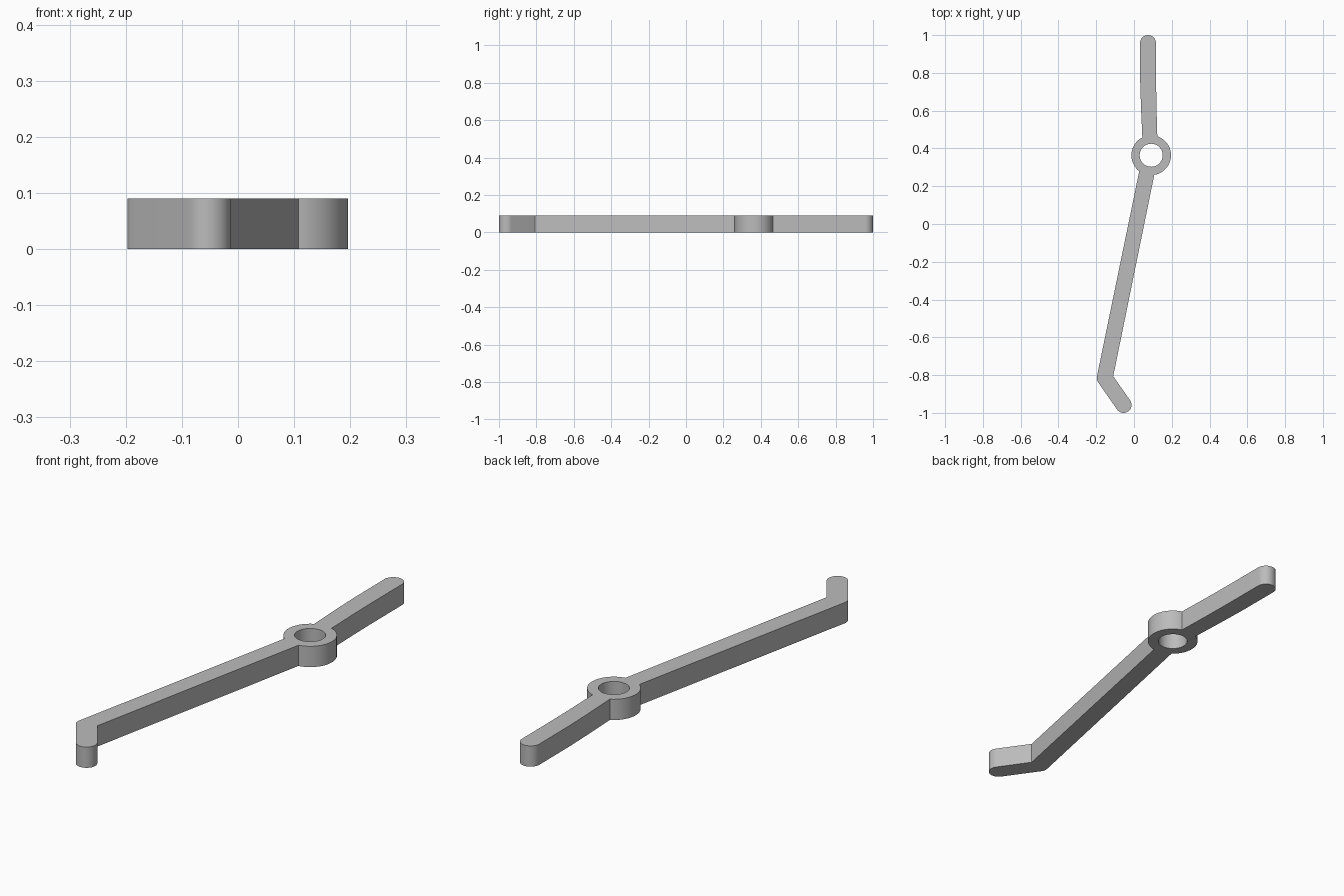
import bpy, bmesh
from math import cos, sin, radians
from mathutils import Vector

cube = bpy.data.objects.get("Cube")
if cube:
    bpy.data.objects.remove(cube, do_unlink=True)

HEIGHT = 0.09
HUB, HUB_R, BORE_R = (0.091, 0.364), 0.105, 0.061
TIP, ELBOW, HOOK = (0.074, 0.958), (-0.155, -0.815), (-0.055, -0.958)
ARM_R = 0.042


def arc(center, radius, start, end, steps):
    """Points along an arc, angles in degrees."""
    angles = [radians(start + (end - start) * i / steps) for i in range(steps + 1)]
    return [(center[0] + radius * cos(a), center[1] + radius * sin(a)) for a in angles]


def add_loop(bm, points):
    verts = [bm.verts.new((x, y, 0)) for x, y in points]
    return [bm.edges.new((v, verts[i - 1])) for i, v in enumerate(verts)]


# Outline, counter-clockwise: hub, short arm, hub, long arm, hooked end
outline = (
    arc(HUB, HUB_R, -81, 72, 28)
    + [(0.119, 0.62), (0.117, 0.75)]
    + arc(TIP, ARM_R, 0, 180, 24)
    + [(0.033, 0.75), (0.037, 0.62)]
    + arc(HUB, HUB_R, 116.5, 233, 22)
    + arc(ELBOW, ARM_R, 168.4, 215, 8)
    + arc(HOOK, ARM_R, 215, 395, 24)
    + [(-0.110, -0.806)]
)
bore = arc(HUB, BORE_R, 0, 352.5, 47)

# Fill the profile around the bore and extrude it upwards
bm = bmesh.new()
edges = add_loop(bm, outline) + add_loop(bm, bore)
bmesh.ops.triangle_fill(bm, use_beauty=True, edges=edges, normal=Vector((0, 0, 1)))
result = bmesh.ops.extrude_face_region(bm, geom=bm.faces[:], use_keep_orig=True)
top = [g for g in result["geom"] if isinstance(g, bmesh.types.BMVert)]
bmesh.ops.translate(bm, verts=top, vec=(0, 0, HEIGHT))
bmesh.ops.recalc_face_normals(bm, faces=bm.faces[:])
mesh = bpy.data.meshes.new("lever_arm")
bm.to_mesh(mesh)
bm.free()

lever = bpy.data.objects.new("lever_arm", mesh)
bpy.context.collection.objects.link(lever)

# Plain grey material
grey = bpy.data.materials.new("plain_grey")
grey.use_nodes = True
color = (0.5, 0.5, 0.5, 1)
grey.diffuse_color = color
for node in grey.node_tree.nodes:
    if node.type == "BSDF_PRINCIPLED":
        node.inputs["Base Color"].default_value = color
mesh.materials.append(grey)

# Smooth curved walls, sharp rims
bpy.ops.object.select_all(action="DESELECT")
lever.select_set(True)
bpy.context.view_layer.objects.active = lever
bpy.ops.object.shade_smooth_by_angle(angle=radians(30))
